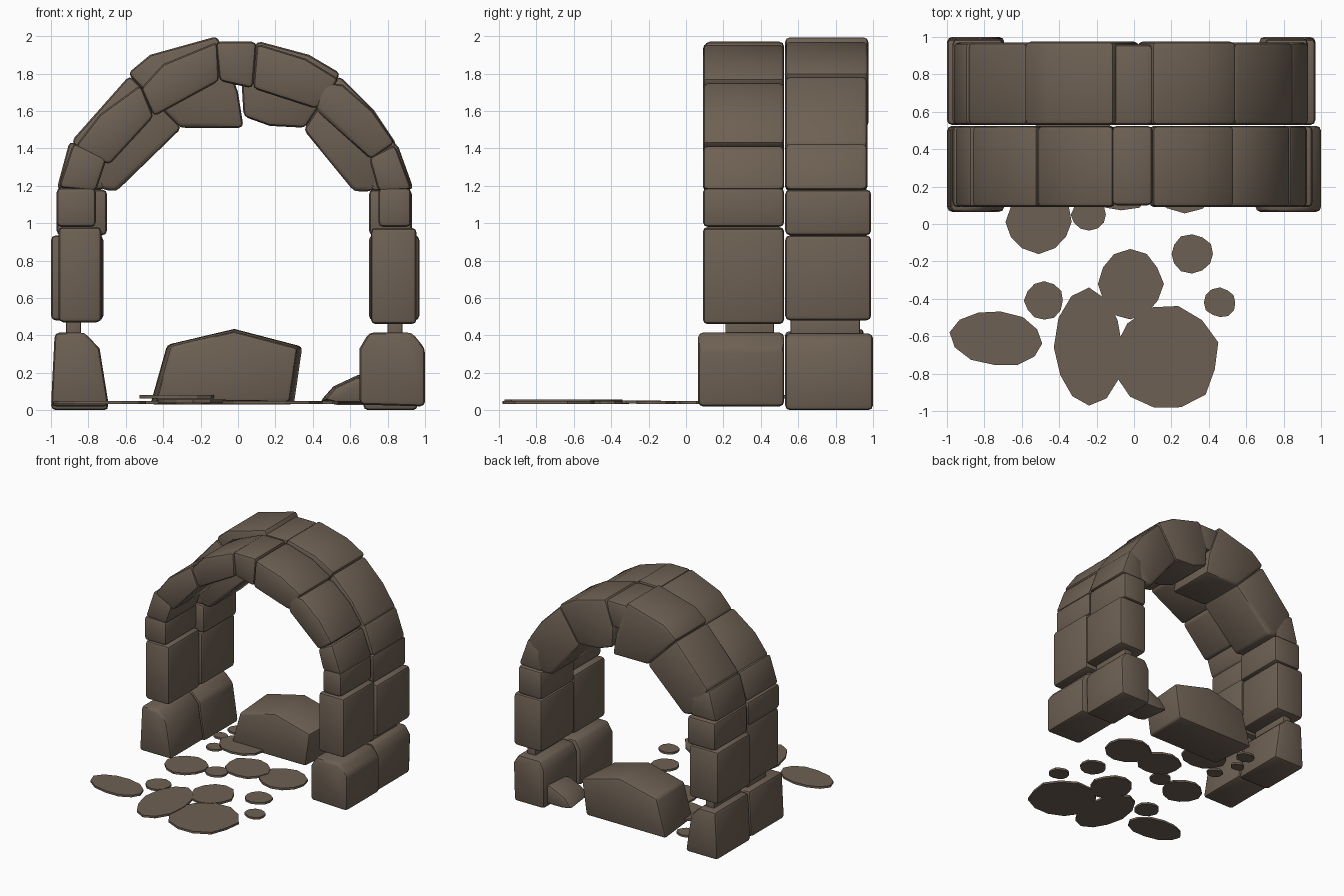
import bpy
import bmesh
import math
import random
from mathutils import Vector

random.seed(4)
default_cube = bpy.data.objects.get("Cube")
if default_cube:
    bpy.data.objects.remove(default_cube, do_unlink=True)

# One weathered stone colour
stone_mat = bpy.data.materials.new("brown_stone")
stone_mat.use_nodes = True
stone_colour = (0.155, 0.118, 0.087, 1)
stone_mat.diffuse_color = stone_colour
stone_mat.node_tree.nodes["Principled BSDF"].inputs["Base Color"].default_value = stone_colour
stone_mat.node_tree.nodes["Principled BSDF"].inputs["Roughness"].default_value = 0.9


def finish(bm, name, smooth=True):
    """Turn a bmesh into a named stone object."""
    bmesh.ops.recalc_face_normals(bm, faces=bm.faces[:])
    mesh = bpy.data.meshes.new(name)
    bm.to_mesh(mesh)
    bm.free()
    mesh.materials.append(stone_mat)
    obj = bpy.data.objects.new(name, mesh)
    bpy.context.collection.objects.link(obj)
    if smooth:
        bpy.ops.object.select_all(action='DESELECT')
        obj.select_set(True)
        bpy.context.view_layer.objects.active = obj
        bpy.ops.object.shade_smooth_by_angle(angle=math.radians(40))
    return obj


def stone(name, depth, profile, bevel=.026, front_scale=1, back_scale=1):
    """Extrude an x-z profile along y and round off its edges."""
    bm = bmesh.new()
    centre = sum((Vector(p) for p in profile), Vector((0, 0))) / len(profile)
    rings = []
    for y, scale in zip(depth, (front_scale, back_scale)):
        ring = []
        for point in profile:
            p = centre + (Vector(point) - centre) * scale
            ring.append(bm.verts.new((p.x, y, p.y)))
        rings.append(ring)
    front, back = rings
    bm.faces.new(front)
    bm.faces.new(back[::-1])
    for i in range(len(profile)):
        j = (i + 1) % len(profile)
        bm.faces.new((front[i], back[i], back[j], front[j]))
    bmesh.ops.recalc_face_normals(bm, faces=bm.faces[:])
    sharp = [e for e in bm.edges if e.calc_face_angle(0) > math.radians(35)]
    bmesh.ops.bevel(bm, geom=sharp, offset=bevel, segments=2, profile=.5,
                    affect='EDGES', clamp_overlap=True)
    return finish(bm, name)


def box(left, right, bottom, top):
    """Rectangular profile."""
    return [(left, bottom), (right, bottom), (right, top), (left, top)]


front_row = (.09, .525)
back_row = (.53, .97)
front_foot = (.065, .525)
back_foot = (.53, 1)

# Footing stones
stone("front_right_footing", front_foot,
      [(-1, .02), (-.69, .02), (-.74, .33), (-.82, .415), (-.98, .415)])
stone("back_right_footing", back_foot,
      [(-1, 0), (-.69, 0), (-.74, .33), (-.82, .41), (-.98, .41)])
stone("front_left_footing", front_foot,
      [(.65, .03), (1, .02), (1, .33), (.93, .415), (.7, .415), (.65, .33)])
stone("back_left_footing", back_foot,
      [(.67, 0), (.96, 0), (.97, .33), (.92, .41), (.71, .41), (.67, .33)])

# Thin packing stones between footings and pillars
for side, left in (("right", -.92), ("left", .8)):
    profile = box(left, left + .08, .36, .52)
    stone("front_" + side + "_packing", (.21, .47), profile, bevel=.008)
    stone("back_" + side + "_packing", (.56, .93), profile, bevel=.008)

# Pillar stones and the square springers above them
stone("front_right_pillar", front_row, box(-.96, -.73, .47, .98))
stone("front_left_pillar", front_row, box(.71, .955, .46, .975))
stone("back_right_pillar", (.53, .99), box(-1, -.72, .48, .935))
stone("back_left_pillar", (.53, .99), box(.7, .97, .48, .935))
stone("front_right_springer", front_row, box(-.97, -.76, .98, 1.19))
stone("front_left_springer", front_row, box(.75, .925, .98, 1.19))
stone("back_right_springer", (.53, .99), box(-.97, -.7, .935, 1.18))
stone("back_left_springer", (.53, .99), box(.7, .93, .935, 1.18))

# Front ring of arch stones, from one side over to the other
stone("front_right_haunch", front_row,
      [(-.96, 1.19), (-.76, 1.17), (-.7, 1.35), (-.88, 1.43)])
stone("front_right_voussoir", front_row,
      [(-.87, 1.41), (-.69, 1.31), (-.45, 1.57), (-.52, 1.74), (-.74, 1.58)])
stone("front_right_crown", front_row,
      [(-.52, 1.72), (-.45, 1.57), (-.1, 1.76), (-.11, 1.97), (-.4, 1.85)])
stone("front_keystone", (.1, .525),
      [(-.12, 1.97), (-.1, 1.76), (.08, 1.72), (.1, 1.97)])
stone("front_left_crown", front_row,
      [(.1, 1.96), (.08, 1.72), (.42, 1.61), (.54, 1.77), (.36, 1.88)])
stone("front_left_voussoir", front_row,
      [(.42, 1.76), (.42, 1.6), (.71, 1.34), (.84, 1.43), (.72, 1.6), (.56, 1.74)])
stone("front_left_haunch", front_row,
      [(.7, 1.35), (.75, 1.17), (.93, 1.18), (.84, 1.42)])

# Back ring, with deeper stones that hang further into the opening
stone("back_right_haunch", back_row,
      [(-.97, 1.18), (-.71, 1.18), (-.72, 1.36), (-.9, 1.44)])
stone("back_right_voussoir", back_row,
      [(-.89, 1.44), (-.73, 1.18), (-.65, 1.17), (-.3, 1.51), (-.58, 1.79)])
stone("back_right_crown", (.53, .975),
      [(-.59, 1.8), (-.31, 1.51), (.03, 1.51), (0, 1.7), (-.11, 2), (-.47, 1.9)])
stone("back_keystone", (.53, .96), box(-.12, .1, 1.74, 1.965))
stone("back_left_crown", (.53, .975),
      [(.1, 1.975), (.02, 1.74), (.03, 1.57), (.17, 1.52), (.36, 1.51), (.55, 1.8), (.38, 1.9)])
stone("back_left_voussoir", back_row,
      [(.54, 1.79), (.35, 1.5), (.62, 1.17), (.72, 1.17), (.85, 1.42), (.73, 1.6)])
stone("back_left_haunch", back_row,
      [(.72, 1.37), (.71, 1.17), (.94, 1.18), (.85, 1.43)])

# Fallen rocks lying under the opening
stone("fallen_boulder", (.53, .95),
      [(-.47, .03), (.3, .03), (.345, .34), (-.02, .435), (-.38, .35)],
      bevel=.02, front_scale=.93)
stone("fallen_rubble", (.68, .95),
      [(.42, .04), (.52, .02), (.72, .02), (.72, .2), (.65, .2), (.5, .13)],
      bevel=.02, front_scale=.75, back_scale=.9)


def paving(name, x, y, half_width, half_length, turn=0, top=.05):
    """Thin flat slab with an irregular rounded outline."""
    bm = bmesh.new()
    sides = 12
    rim = []
    for i in range(sides):
        angle = math.tau * i / sides
        reach = random.uniform(.94, 1.04)
        px = math.cos(angle) * half_width * reach
        py = math.sin(angle) * half_length * reach
        rim.append(bm.verts.new((x + px * math.cos(turn) - py * math.sin(turn),
                                 y + px * math.sin(turn) + py * math.cos(turn), top)))
    face = bm.faces.new(rim)
    lower = bmesh.ops.extrude_face_region(bm, geom=[face])["geom"]
    for v in lower:
        if isinstance(v, bmesh.types.BMVert):
            v.co.z -= .018
    return finish(bm, name, smooth=False)


# Paving slabs scattered in front of and through the arch
paving("slab_outer_right", -.73, -.61, .25, .15, turn=-.12)
paving("slab_long", -.24, -.66, .185, .31, top=.056)
paving("slab_centre", -.02, -.32, .175, .185, top=.053)
paving("slab_large", .17, -.72, .285, .28, turn=.3)
paving("slab_small_right", -.48, -.41, .105, .105)
paving("slab_small_left", .31, -.16, .115, .105)
paving("slab_tiny_left", .46, -.42, .085, .08)
paving("slab_right_of_arch", -.51, .01, .18, .165)
paving("slab_tiny_threshold", -.24, .05, .095, .09)
paving("slab_threshold_middle", -.07, .24, .19, .17, top=.055)
paving("slab_threshold_left", .27, .24, .2, .19)
paving("slab_inner", -.32, .52, .2, .16, top=.08)
paving("slab_inner_small", -.52, .42, .07, .06)
paving("slab_inner_tiny", -.6, .62, .06, .05)
paving("slab_inner_back", -.55, .78, .08, .07)
